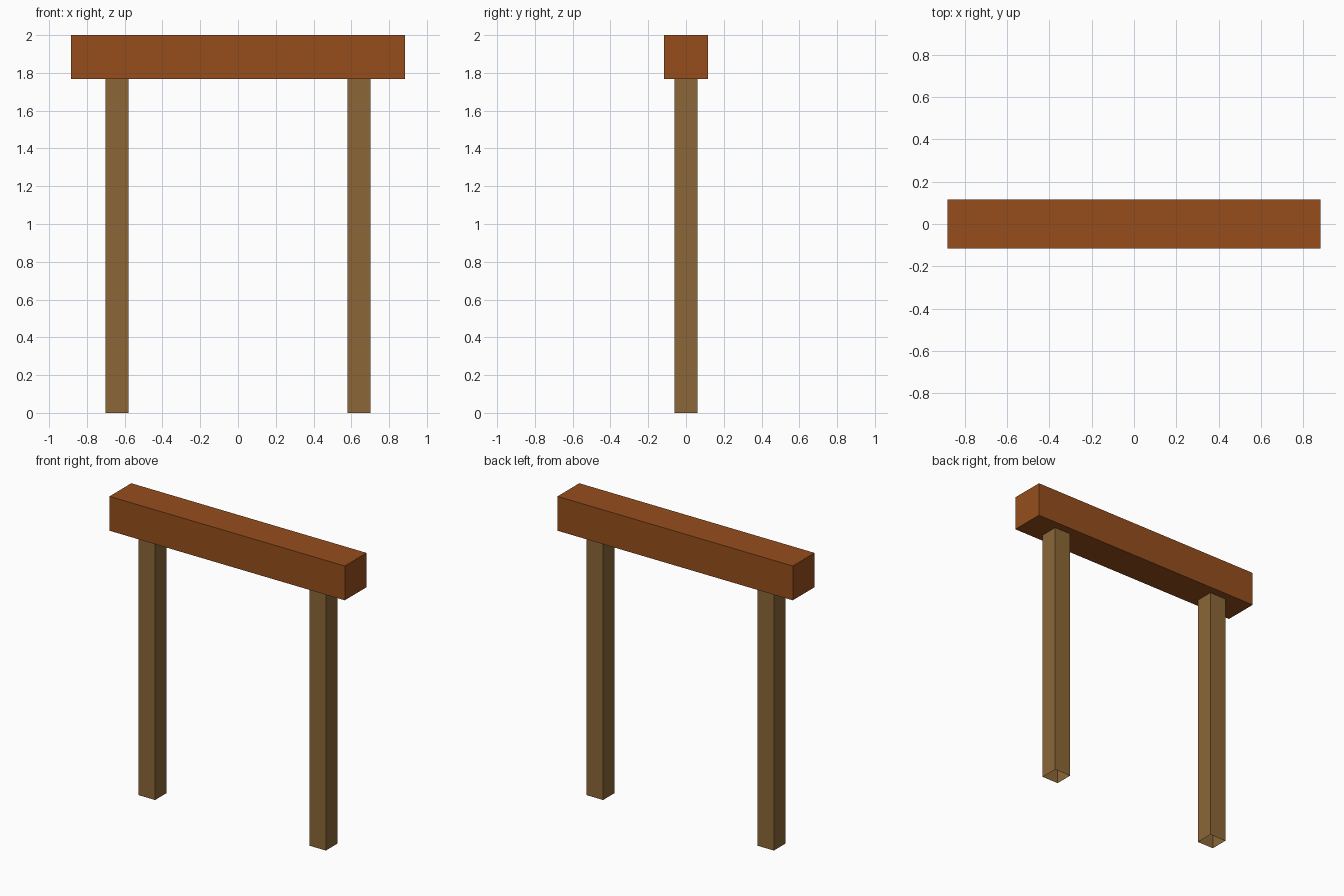
import bpy, bmesh

if "Cube" in bpy.data.objects:
    bpy.data.objects.remove(bpy.data.objects["Cube"])


def material(name, color):
    mat = bpy.data.materials.new(name)
    mat.diffuse_color = (*color, 1)
    mat.use_nodes = True
    mat.node_tree.nodes["Principled BSDF"].inputs["Base Color"].default_value = mat.diffuse_color
    return mat


def box(name, center, size, mat, open_ends=False):
    bm = bmesh.new()
    bmesh.ops.create_cube(bm, size=1)
    if open_ends:
        bm.normal_update()
        ends = [f for f in bm.faces if abs(f.normal.z) > 0.5]
        bmesh.ops.delete(bm, geom=ends, context='FACES_ONLY')
    bmesh.ops.scale(bm, vec=size, verts=bm.verts)
    bmesh.ops.translate(bm, vec=center, verts=bm.verts)
    mesh = bpy.data.meshes.new(name)
    bm.to_mesh(mesh)
    bm.free()
    mesh.materials.append(mat)
    obj = bpy.data.objects.new(name, mesh)
    bpy.context.collection.objects.link(obj)
    return obj


beam_wood = material("beam_wood", (0.305, 0.076, 0.012))
post_wood = material("post_wood", (0.258, 0.136, 0.038))

BEAM_BOTTOM = 1.767

# Heavy crossbeam
box("crossbeam", (0, 0, (BEAM_BOTTOM + 2) / 2), (1.766, 0.233, 2 - BEAM_BOTTOM), beam_wood)

# Two square posts, hollow and open at the ends
for side, label in ((-1, "left"), (1, "right")):
    box(label + "_post", (side * 0.641, 0, BEAM_BOTTOM / 2), (0.123, 0.123, BEAM_BOTTOM),
        post_wood, open_ends=True)
